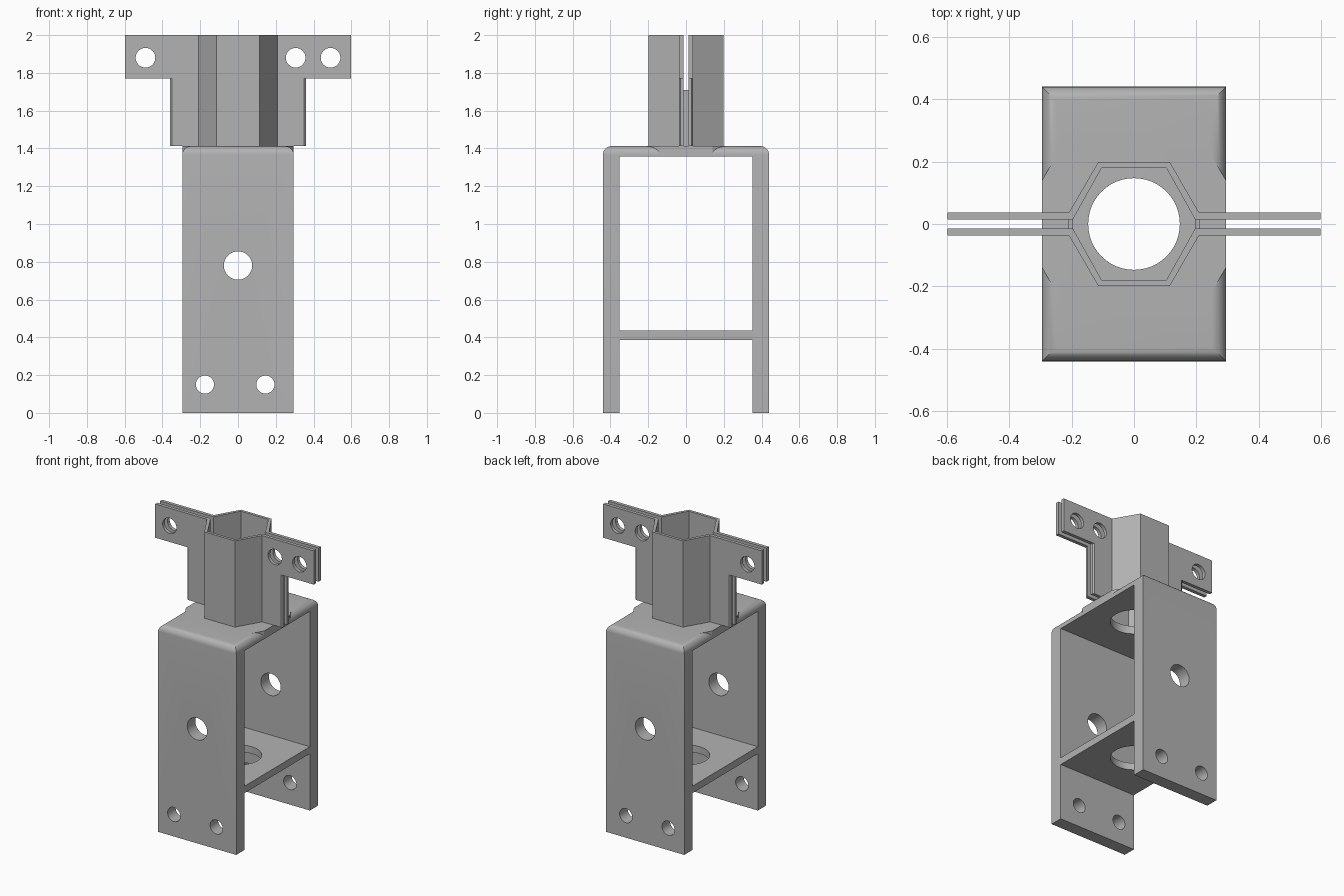
import bpy, bmesh
from math import radians
from mathutils import Matrix

cube = bpy.data.objects.get("Cube")
if cube:
    bpy.data.objects.remove(cube, do_unlink=True)

steel = bpy.data.materials.new("plain grey steel")
steel.use_nodes = True
GREY = (0.45, 0.45, 0.45, 1)
steel.diffuse_color = GREY
steel.node_tree.nodes["Principled BSDF"].inputs["Base Color"].default_value = GREY


def make(name, bm):
    bmesh.ops.recalc_face_normals(bm, faces=bm.faces)
    mesh = bpy.data.meshes.new(name)
    bm.to_mesh(mesh)
    bm.free()
    mesh.materials.append(steel)
    ob = bpy.data.objects.new(name, mesh)
    bpy.context.collection.objects.link(ob)
    return ob


def prism(name, points, z0, z1):
    bm = bmesh.new()
    face = bm.faces.new([bm.verts.new((x, y, z0)) for x, y in points])
    ext = bmesh.ops.extrude_face_region(bm, geom=[face])["geom"]
    for v in ext:
        if isinstance(v, bmesh.types.BMVert):
            v.co.z = z1
    return make(name, bm)


def box(name, hx, hy, z0, z1):
    return prism(name, [(-hx, -hy), (hx, -hy), (hx, hy), (-hx, hy)], z0, z1)


def drill(name, r, x, z, depth, axis="Y"):
    bm = bmesh.new()
    bmesh.ops.create_cone(bm, cap_ends=True, segments=48, radius1=r, radius2=r, depth=depth)
    turn = Matrix.Rotation(radians(90), 4, "X") if axis == "Y" else Matrix()
    bm.transform(Matrix.Translation((x, 0, z)) @ turn)
    return make(name, bm)


def combine(ob, tool, operation="DIFFERENCE"):
    mod = ob.modifiers.new("combine", "BOOLEAN")
    mod.operation, mod.object, mod.solver = operation, tool, "EXACT"
    bpy.context.view_layer.objects.active = ob
    bpy.ops.object.modifier_apply(modifier=mod.name)
    bpy.data.objects.remove(tool, do_unlink=True)


def smooth(ob):
    bpy.ops.object.select_all(action="DESELECT")
    ob.select_set(True)
    bpy.context.view_layer.objects.active = ob
    bpy.ops.object.shade_smooth_by_angle(angle=radians(25))


# Frame: block with rounded top edges, opened into two legs, a shelf and a top plate
W, D, TOP, INNER = 0.295, 0.44, 1.412, 0.353
frame = box("frame", W, D, 0, TOP)
bm = bmesh.new()
bm.from_mesh(frame.data)
rim = [e for e in bm.edges if all(v.co.z > 1 for v in e.verts)]
bmesh.ops.bevel(bm, geom=rim, offset=0.045, segments=8, profile=0.5, affect="EDGES")
bm.to_mesh(frame.data)
bm.free()

# Square-edged middle of the top plate, where the rounding stops
corner = [(W, 0.14), (0.236, 0.241)]
pad = corner + [(-x, y) for x, y in reversed(corner)]
pad += [(-x, -y) for x, y in pad]
combine(frame, prism("pad", pad, 1.3, TOP), "UNION")
combine(frame, box("upper_opening", 1, INNER, 0.435, 1.357))
combine(frame, box("lower_opening", 1, INNER, -0.2, 0.387))

# Bolt holes through both legs, and the bore through shelf and top plate
for r, x, z in [(0.075, 0, 0.78), (0.048, -0.175, 0.15), (0.048, 0.145, 0.15)]:
    combine(frame, drill("hole", r, x, z, 2))
combine(frame, drill("bore", 0.147, 0, 1, 2, "Z"))
smooth(frame)

# Clamp: two bent sheets forming a hexagonal socket with bolting flanges
GAP, FACE, REACH = 0.0145, 0.0375, 0.598
SHOULDER = 1.77
for name, s in (("front_clamp", -1), ("back_clamp", 1)):
    outer = [(REACH, FACE), (0.208, FACE), (0.115, 0.198)]
    inner = [(0.104, 0.179), (0.196, GAP), (REACH, GAP)]
    right = outer + [(-x, y) for x, y in reversed(outer)]
    left = [(-x, y) for x, y in reversed(inner)]
    sheet = prism(name, [(x, s * y) for x, y in right + left + inner], TOP, 2)
    # Shorter lower flange with chamfered ends
    half = [(0.7, 0.06), (0.35, 0.06), (0.35, 0.038), (0.361, 0.029)]
    for side in (-1, 1):
        notch = half + [(x, -y) for x, y in reversed(half)]
        combine(sheet, prism("notch", [(side * x, y) for x, y in notch], 1.3, SHOULDER))
    for x in (-0.49, 0.305, 0.49):
        combine(sheet, drill("hole", 0.052, x, 1.88, 1))
    smooth(sheet)

# Strips closing the lower part of the slit at the socket corners
for name, s in (("left_slit_strip", 1), ("right_slit_strip", -1)):
    prism(name, [(s * x, y) for x, y in
                 ((0.196, -GAP), (0.21, -GAP), (0.21, GAP), (0.196, GAP))], TOP, 1.71)
